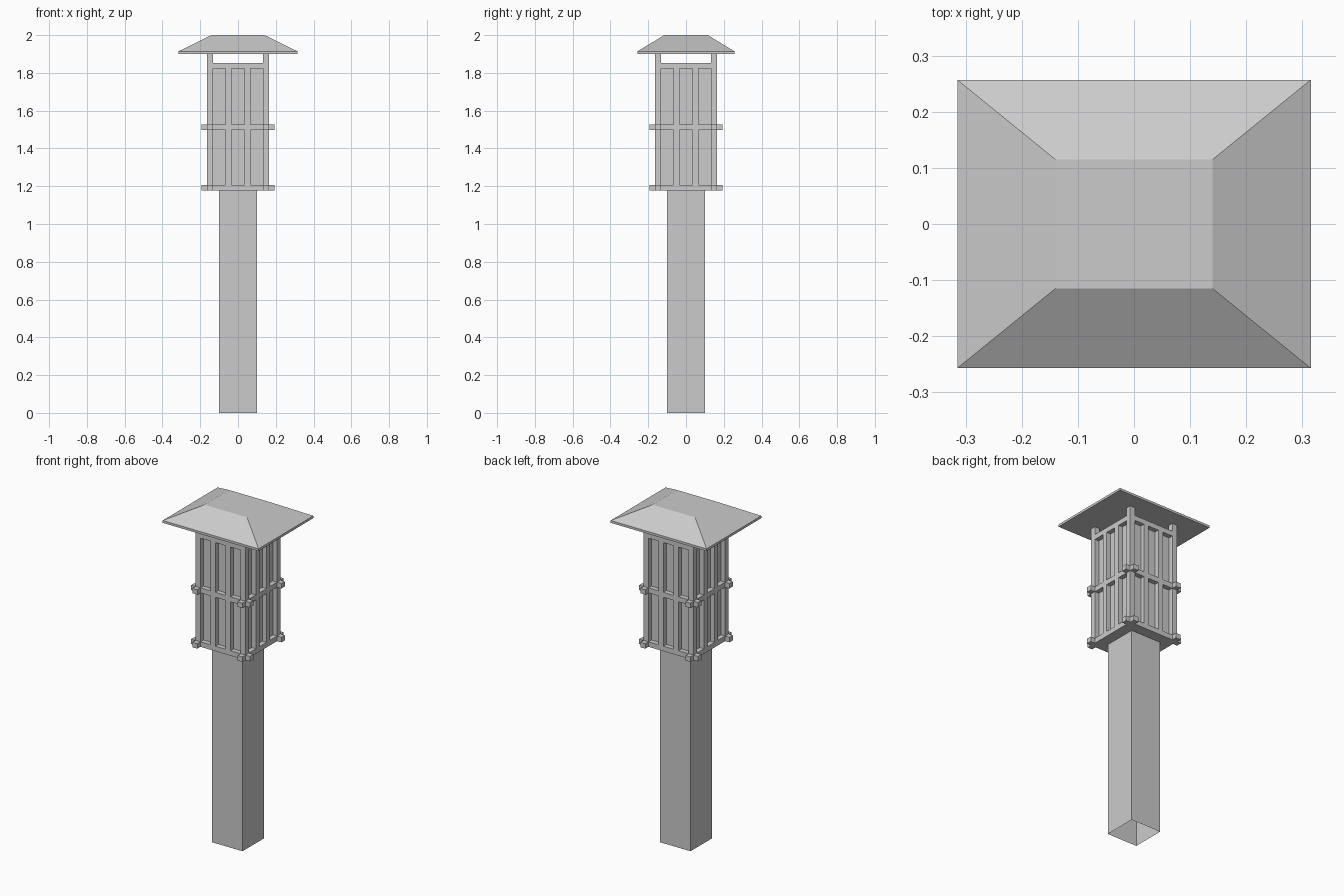
import bpy, bmesh

if "Cube" in bpy.data.objects:
    bpy.data.objects.remove(bpy.data.objects["Cube"])


def make_object(name, bm):
    bmesh.ops.recalc_face_normals(bm, faces=bm.faces)
    mesh = bpy.data.meshes.new(name)
    bm.to_mesh(mesh)
    bm.free()
    obj = bpy.data.objects.new(name, mesh)
    bpy.context.collection.objects.link(obj)
    return obj


def box(name, x0, x1, y0, y1, z0, z1):
    bm = bmesh.new()
    bmesh.ops.create_cube(bm, size=1)
    for v in bm.verts:
        v.co.x = x1 if v.co.x > 0 else x0
        v.co.y = y1 if v.co.y > 0 else y0
        v.co.z = z1 if v.co.z > 0 else z0
    return make_object(name, bm)


def side_bar(name, axis, side, u0, u1, z0, z1):
    """Bar lying in one of the four lantern walls, running across u."""
    d0, d1 = sorted((side * INNER, side * OUTER))
    if axis == "x":
        return box(name, u0, u1, d0, d1, z0, z1)
    return box(name, d0, d1, u0, u1, z0, z1)


INNER, OUTER = 0.132, 0.164
BASE, TOP, EAVE = 1.177, 1.852, 1.90

# Hollow pole, open at the ends
pole = box("pole", -0.1, 0.1, -0.1, 0.1, 0, BASE + 0.01)
bm = bmesh.new()
bm.from_mesh(pole.data)
bm.normal_update()
caps = [f for f in bm.faces if abs(f.normal.z) > 0.9]
bmesh.ops.delete(bm, geom=caps, context="FACES_ONLY")
bm.to_mesh(pole.data)
bm.free()

# Lantern core with recessed panels
box("lantern_core", -0.136, 0.136, -0.136, 0.136, BASE, TOP - 0.002)

# Corner posts
for sx in (-1, 1):
    for sy in (-1, 1):
        x0, x1 = sorted((sx * INNER, sx * OUTER))
        y0, y1 = sorted((sy * INNER, sy * OUTER))
        box("corner_post", x0, x1, y0, y1, BASE, EAVE + 0.005)

# Lattice on all four walls
for axis in ("x", "y"):
    for side in (-1, 1):
        for z in (BASE, 1.497):
            side_bar("crossing_rail", axis, side, -0.193, 0.193, z, z + 0.03)
        side_bar("top_rail", axis, side, -INNER, INNER, TOP - 0.03, TOP)
        for u in (-0.05, 0.05):
            side_bar("upright_bar", axis, side, u - 0.016, u + 0.016, BASE, TOP)

# Hipped roof: flat underside, thin lip, sloped sides, flat top
bm = bmesh.new()
rings = []
for hx, hy, z in ((0.315, 0.257, EAVE), (0.315, 0.257, 1.914), (0.14, 0.115, 2.0)):
    rings.append([bm.verts.new((sx * hx, sy * hy, z))
                  for sx, sy in ((-1, -1), (1, -1), (1, 1), (-1, 1))])
for lo, hi in zip(rings, rings[1:]):
    for i in range(4):
        j = (i + 1) % 4
        bm.faces.new((lo[i], lo[j], hi[j], hi[i]))
bm.faces.new(rings[0][::-1])
bm.faces.new(rings[-1])
make_object("roof", bm)
